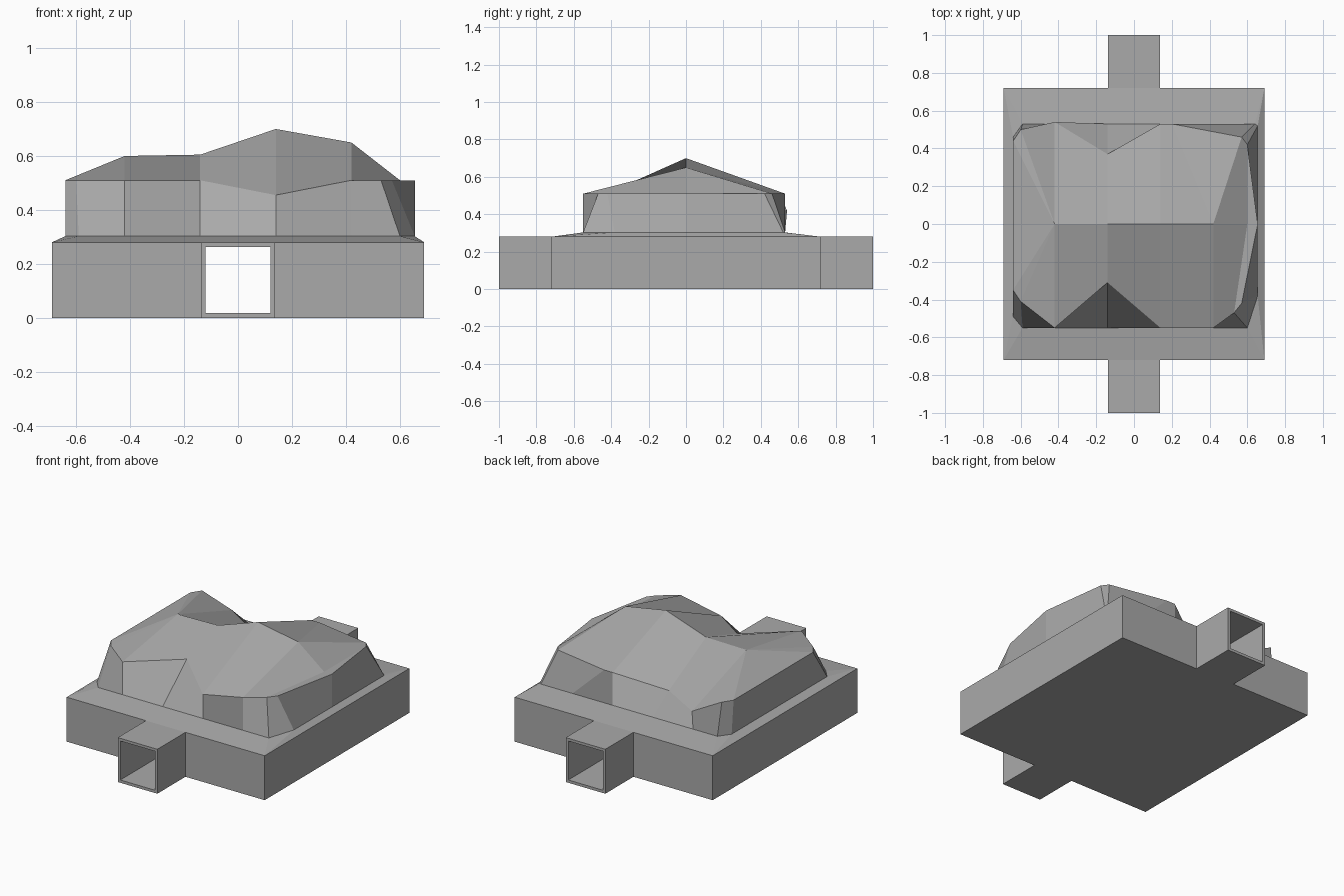
import bpy
import bmesh
from math import copysign

default_cube = bpy.data.objects.get("Cube")
if default_cube:
    bpy.data.objects.remove(default_cube, do_unlink=True)

# Single stone colour
stone = bpy.data.materials.new("grey_stone")
stone.use_nodes = True
stone_colour = (0.4, 0.4, 0.4, 1)
stone.diffuse_color = stone_colour
stone.node_tree.nodes["Principled BSDF"].inputs["Base Color"].default_value = stone_colour


def finish(name, bm):
    """Turn a bmesh into a linked object with the stone material."""
    mesh = bpy.data.meshes.new(name)
    bm.to_mesh(mesh)
    bm.free()
    mesh.materials.append(stone)
    obj = bpy.data.objects.new(name, mesh)
    bpy.context.collection.objects.link(obj)
    return obj


def loft(bm, lower, upper):
    """Bridge two closed rings of equal length."""
    count = len(lower)
    for i in range(count):
        j = (i + 1) % count
        bm.faces.new((lower[i], lower[j], upper[j], upper[i]))


HALF_X, HALF_Y, BASE_TOP = 0.69, 0.72, 0.28
PASSAGE, END_Y = 0.138, 1.0

# Base block with a passage stub at each end, as one extruded cross outline
quarter = [(HALF_X, HALF_Y), (PASSAGE, HALF_Y), (PASSAGE, END_Y)]
outline = quarter + [(-x, y) for x, y in reversed(quarter)]
outline += [(-x, -y) for x, y in outline]
bm = bmesh.new()
floor_ring = [bm.verts.new((x, y, 0)) for x, y in outline]
roof_ring = [bm.verts.new((x, y, BASE_TOP)) for x, y in outline]
loft(bm, floor_ring, roof_ring)
bm.faces.new(reversed(floor_ring))
bm.faces.new(roof_ring)
bmesh.ops.recalc_face_normals(bm, faces=bm.faces)
base = finish("base_block", bm)

# Square passage cut straight through from front to back
bm = bmesh.new()
bmesh.ops.create_cube(bm, size=1)
for v in bm.verts:
    v.co = (v.co.x * 0.24, v.co.y * 2.4, 0.0175 if v.co.z < 0 else 0.263)
cutter = finish("passage_cutter", bm)
cutter.hide_render = True
cutter.hide_set(True)
cutter.display_type = 'WIRE'
cut = base.modifiers.new("passage", 'BOOLEAN')
cut.operation = 'DIFFERENCE'
cut.solver = 'EXACT'
cut.object = cutter

# Foot and shoulder outlines of the rocky mound, counter-clockwise
FRONT, BACK, RIM = -0.55, 0.53, 0.51
foot = [(-.59, FRONT), (-.42, FRONT), (-.14, FRONT), (.14, FRONT), (.42, FRONT),
        (.6, FRONT), (.655, -.38), (.655, 0), (.655, .52), (.64, BACK),
        (.42, BACK), (.14, BACK), (-.14, BACK), (-.42, BACK), (-.59, BACK),
        (-.64, .46), (-.64, 0), (-.64, -.49)]
shoulder = [(-.6, -.41), (-.42, FRONT), (-.14, -.31), (.14, FRONT), (.42, FRONT),
            (.53, -.47), (.57, -.42), (.655, 0), (.6, .42), (.57, .46),
            (.2, BACK), (.14, BACK), (-.14, .37), (-.42, .54), (-.6, .5),
            (-.64, .44), (-.64, 0), (-.64, -.35)]
dips = {3: 0.455, 12: 0.41, 13: 0.42}
ridge = [(-.42, .6), (-.14, .605), (.14, .7), (.42, .65), (.6, RIM)]


def border_point(x, y):
    """Matching point on the top border of the base block."""
    corner = abs(x) > 0.55 and abs(y) > 0.3
    bx = copysign(HALF_X, x) if corner or abs(y) < 0.5 else x
    by = copysign(HALF_Y, y) if corner or abs(y) > 0.5 else y
    return bx, by, BASE_TOP


# Sloping skirt between the block and the mound
FOOT_Z = 0.303
bm = bmesh.new()
border = [bm.verts.new(border_point(x, y)) for x, y in foot]
inner = [bm.verts.new((x, y, FOOT_Z)) for x, y in foot]
loft(bm, border, inner)
bmesh.ops.remove_doubles(bm, verts=bm.verts, dist=0.0001)
finish("sloping_skirt", bm)

# Faceted mound: steep sides, then roof facets up to the ridge
bm = bmesh.new()
low = [bm.verts.new((x, y, FOOT_Z)) for x, y in foot]
top = [bm.verts.new((x, y, dips.get(i, RIM))) for i, (x, y) in enumerate(shoulder)]
crest = [bm.verts.new((x, 0, z)) for x, z in ridge]
loft(bm, low, top)
for i in range(3):
    # front and back roof panels
    bm.faces.new((top[i + 1], top[i + 2], crest[i + 1], crest[i]))
    bm.faces.new((crest[i], crest[i + 1], top[12 - i], top[13 - i]))
# left end fan
for i in range(13, 19):
    bm.faces.new((crest[0], top[i % 18], top[(i + 1) % 18]))
# right end and its flat ledge
bm.faces.new((top[4], top[5], crest[4], crest[3]))
bm.faces.new((top[5], top[6], top[7], crest[4]))
bm.faces.new((top[7], top[8], crest[4]))
bm.faces.new((crest[3], crest[4], top[8], top[9]))
bm.faces.new((crest[3], top[9], top[10]))
finish("rocky_mound", bm)
